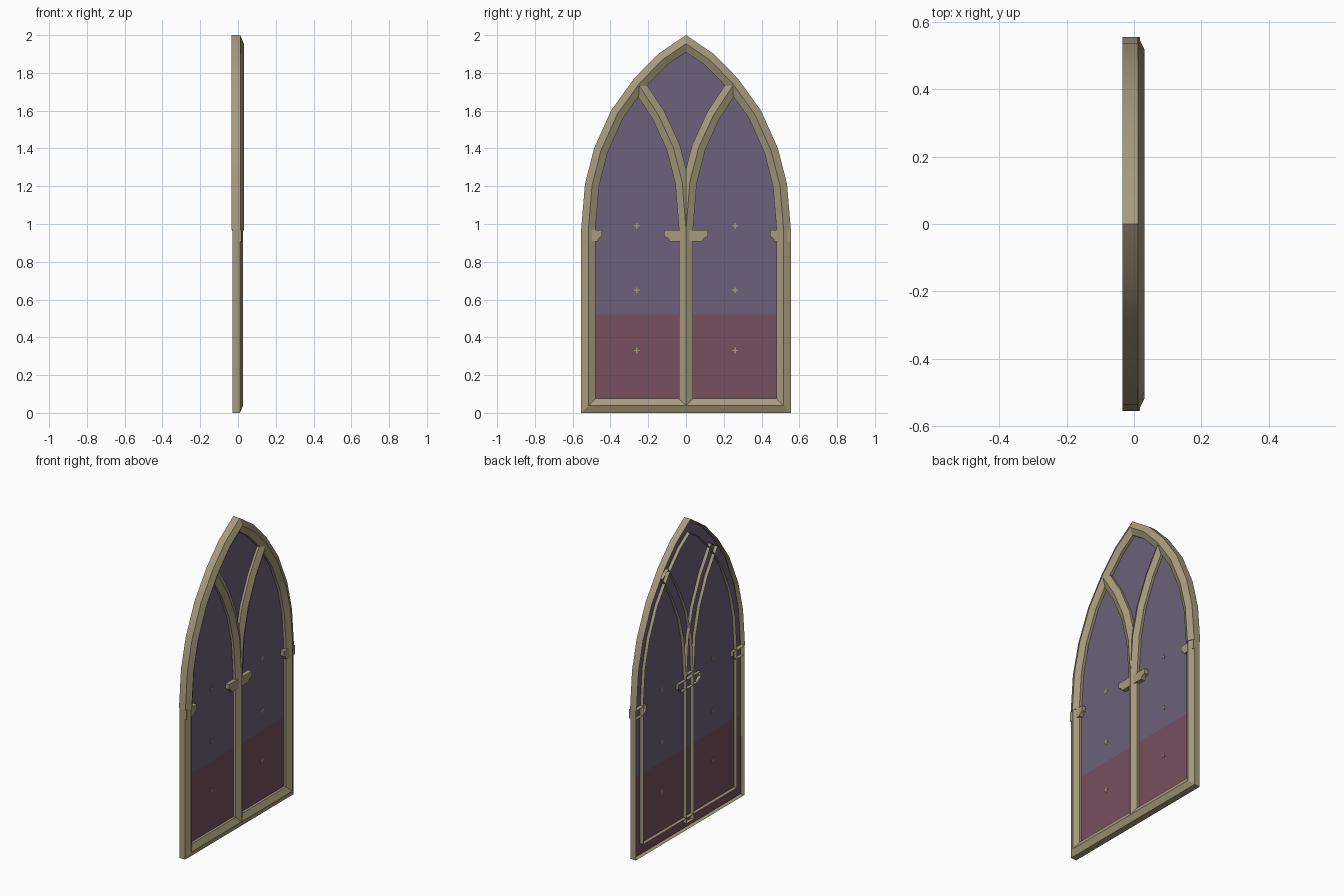
import bpy, bmesh, math
from mathutils import Vector

cube = bpy.data.objects.get("Cube")
if cube:
    bpy.data.objects.remove(cube, do_unlink=True)


def material(name, rgb):
    m = bpy.data.materials.new(name)
    m.use_nodes = True
    m.diffuse_color = (*rgb, 1)
    m.node_tree.nodes["Principled BSDF"].inputs["Base Color"].default_value = (*rgb, 1)
    return m


stone = material("warm stone", (0.39, 0.33, 0.205))
violet = material("violet glass", (0.155, 0.118, 0.195))
red = material("red glass", (0.185, 0.08, 0.112))


def finish(name, bm, mats, smooth=True):
    """Make the front face +x, then turn the mesh into an object."""
    bmesh.ops.recalc_face_normals(bm, faces=bm.faces)
    if sum(f.normal.x * f.calc_area() for f in bm.faces) < 0:
        bmesh.ops.reverse_faces(bm, faces=bm.faces)
    mesh = bpy.data.meshes.new(name)
    bm.to_mesh(mesh)
    bm.free()
    obj = bpy.data.objects.new(name, mesh)
    bpy.context.collection.objects.link(obj)
    for m in mats:
        mesh.materials.append(m)
    if smooth:
        bpy.ops.object.select_all(action='DESELECT')
        obj.select_set(True)
        bpy.context.view_layer.objects.active = obj
        bpy.ops.object.shade_smooth_by_angle(angle=math.radians(25))
    return obj


def sweep(name, path, profile):
    """Run an open (offset, x) profile along a (y, z) path with mitred joints."""
    pts = [Vector(p) for p in path]
    dirs = [(b - a).normalized() for a, b in zip(pts, pts[1:])]
    bm = bmesh.new()
    rows = []
    for i, p in enumerate(pts):
        a, b = dirs[max(i - 1, 0)], dirs[min(i, len(dirs) - 1)]
        t = (a + b).normalized()
        n = Vector((-t.y, t.x)) / t.dot(a)
        rows.append([bm.verts.new((x, *(p + n * d))) for d, x in profile])
    for r, s in zip(rows, rows[1:]):
        for j in range(len(profile) - 1):
            bm.faces.new((r[j], r[j + 1], s[j + 1], s[j]))
    for r in (rows[0], rows[-1]):
        bm.faces.new(r)
    return finish(name, bm, [stone])


def bracket(name, outline, front=0.018, back=-0.028):
    """Front plate with side walls, open behind."""
    bm = bmesh.new()
    f = [bm.verts.new((front, y, z)) for y, z in outline]
    b = [bm.verts.new((back, y, z)) for y, z in outline]
    bm.faces.new(f)
    for i in range(len(f)):
        k = (i + 1) % len(f)
        bm.faces.new((f[i], f[k], b[k], b[i]))
    finish(name, bm, [stone], smooth=False)


# Outer frame: sill with jambs, and the pointed arch
half, spring = 0.555, 0.97
arch_half = [(half, spring), (0.535, 1.21), (0.487, 1.4), (0.397, 1.6),
             (0.275, 1.77), (0.148, 1.9)]
arch = arch_half + [(0, 2)] + [(-y, z) for y, z in reversed(arch_half)]
sweep("sill_and_jambs", [(-half, spring), (-half, 0), (half, 0), (half, spring)],
      [(0, -0.03), (0, 0.01), (0.038, 0.027), (0.075, 0.008), (0.075, -0.03)])
sweep("pointed_arch", arch,
      [(0, -0.034), (0, 0.012), (0.038, 0.031), (0.075, 0.01), (0.075, -0.03)])

# Centre mullion and the two branching tracery bars
bar = [(-0.037, -0.03), (-0.037, 0.008), (0, 0.027), (0.037, 0.008), (0.037, -0.03)]
sweep("mullion", [(0, 0.04), (0, 1.0)], bar)
branch = [(0, spring), (0.02, 1.22), (0.067, 1.405), (0.145, 1.575), (0.25, 1.735)]
for side, name in ((1, "left_tracery_bar"), (-1, "right_tracery_bar")):
    sweep(name, [(side * y, z) for y, z in branch], bar)

# Stepped capital brackets at the spring line
top, mid, low = 0.967, 0.935, 0.908
bracket("centre_bracket", [(-0.116, top), (0.116, top), (0.116, mid), (0.095, 0.925),
                           (0.085, low), (-0.085, low), (-0.095, 0.925), (-0.116, mid)])
for side, name in ((1, "left_bracket"), (-1, "right_bracket")):
    bracket(name, [(side * y, z) for y, z in
                   [(half, top), (0.445, top), (0.445, mid), (0.46, 0.925),
                    (0.47, low), (half, low)]])

# Glass sheet behind the bars, red below and violet above
bm = bmesh.new()
outline = [(-0.55, 0.005), (0.55, 0.005)] + [(y * 0.985, z - 0.008) for y, z in arch]
bm.faces.new([bm.verts.new((-0.008, y, z)) for y, z in outline])
bmesh.ops.bisect_plane(bm, geom=bm.verts[:] + bm.edges[:] + bm.faces[:],
                       plane_co=(0, 0, 0.52), plane_no=(0, 0, 1))
for f in bm.faces:
    f.material_index = 1 if f.calc_center_median().z < 0.52 else 0
finish("glass", bm, [violet, red], smooth=False)

# Small cross marks on the panes
bm = bmesh.new()
for y in (-0.26, 0.26):
    for z in (0.33, 0.65, 0.99):
        for w, h in ((0.03, 0.007), (0.007, 0.03)):
            made = bmesh.ops.create_cube(bm, size=1)["verts"]
            bmesh.ops.scale(bm, vec=(0.004, w, h), verts=made)
            bmesh.ops.translate(bm, vec=(-0.008, y, z), verts=made)
finish("pane_marks", bm, [stone], smooth=False)
